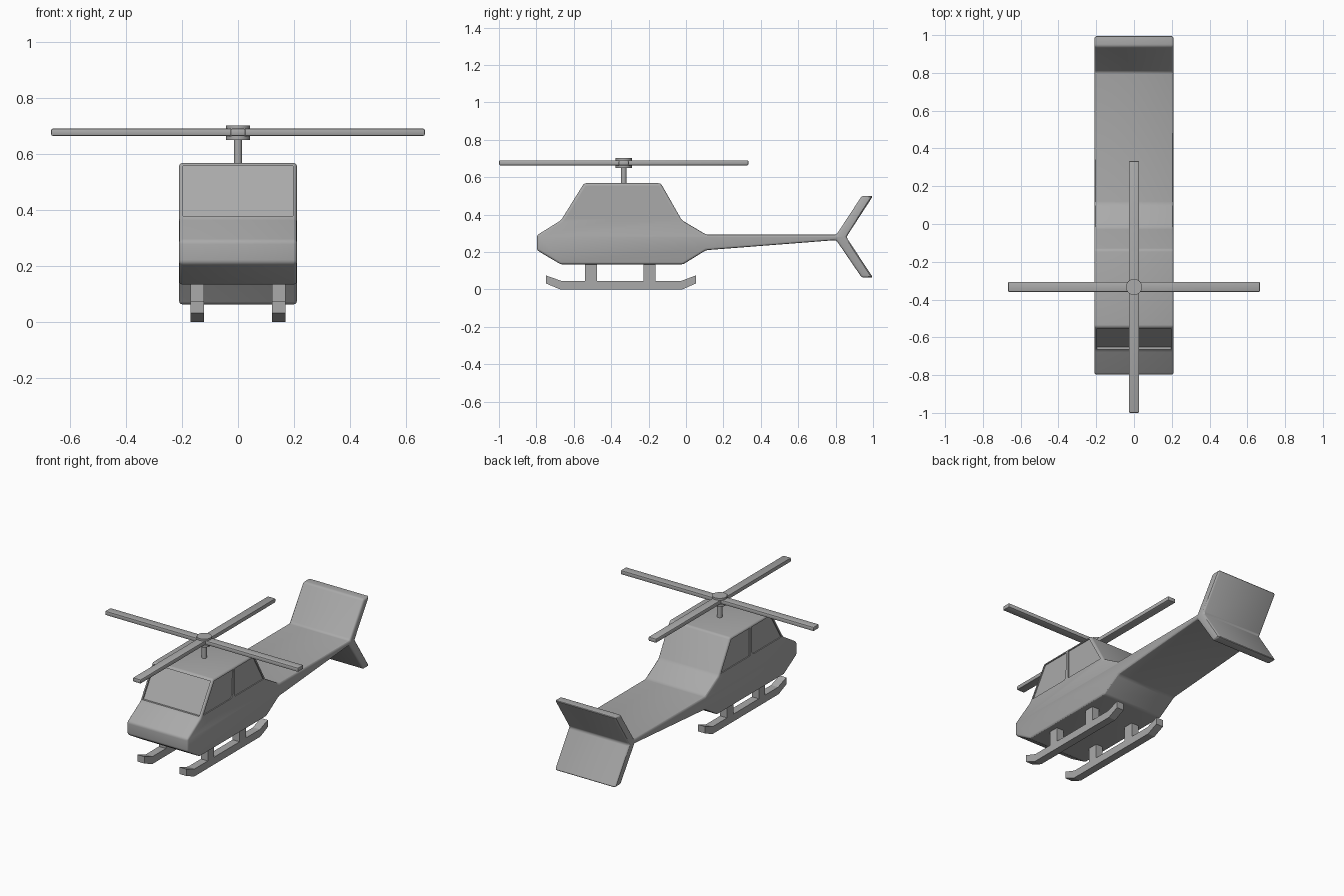
import bpy, bmesh, math

if "Cube" in bpy.data.objects:
    bpy.data.objects.remove(bpy.data.objects["Cube"])

grey = bpy.data.materials.new("plain grey")
grey.use_nodes = True
grey.diffuse_color = (0.4, 0.4, 0.4, 1)
grey.node_tree.nodes["Principled BSDF"].inputs["Base Color"].default_value = grey.diffuse_color


def extrude(name, profile, x0, x1):
    """Solid made from a side profile of (y, z) points, spanning x0 to x1."""
    bm = bmesh.new()
    face = bm.faces.new([bm.verts.new((x0, y, z)) for y, z in profile])
    ext = bmesh.ops.extrude_face_region(bm, geom=[face])["geom"]
    moved = [g for g in ext if isinstance(g, bmesh.types.BMVert)]
    bmesh.ops.translate(bm, vec=(x1 - x0, 0, 0), verts=moved)
    bmesh.ops.recalc_face_normals(bm, faces=bm.faces)
    mesh = bpy.data.meshes.new(name)
    bm.to_mesh(mesh)
    bm.free()
    obj = bpy.data.objects.new(name, mesh)
    bpy.context.collection.objects.link(obj)
    mesh.materials.append(grey)
    return obj


def activate(obj):
    bpy.ops.object.select_all(action="DESELECT")
    obj.select_set(True)
    bpy.context.view_layer.objects.active = obj


def bevel(obj, width, segments):
    mod = obj.modifiers.new("Bevel", "BEVEL")
    mod.width, mod.segments = width, segments
    mod.limit_method, mod.angle_limit = "ANGLE", math.radians(15)
    activate(obj)
    bpy.ops.object.modifier_apply(modifier=mod.name)


def cut(obj, cutter):
    cutter.hide_render = True
    mod = obj.modifiers.new("Cut", "BOOLEAN")
    mod.operation, mod.solver, mod.object = "DIFFERENCE", "EXACT", cutter
    activate(obj)
    bpy.ops.object.modifier_apply(modifier=mod.name)
    bpy.data.objects.remove(cutter)


def cylinder(name, radius, z0, z1, sides):
    bpy.ops.mesh.primitive_cylinder_add(vertices=sides, radius=radius, depth=z1 - z0,
                                        location=(0, ROTOR_Y, (z0 + z1) / 2))
    obj = bpy.context.object
    obj.name = name
    obj.data.materials.append(grey)
    bpy.ops.object.shade_smooth_by_angle(angle=math.radians(35))
    return obj


# Fuselage, tail boom and forked tail as one extruded profile
HALF = 0.21
body = extrude("fuselage", [
    (-0.797, 0.29), (-0.668, 0.37), (-0.545, 0.568), (-0.135, 0.568),
    (-0.022, 0.37), (0.107, 0.294), (0.805, 0.294), (0.94, 0.5), (1.0, 0.5),
    (0.857, 0.28), (1.0, 0.063), (0.94, 0.063), (0.803, 0.264),
    (0.107, 0.21), (-0.016, 0.134), (-0.67, 0.134), (-0.797, 0.21)], -HALF, HALF)
bevel(body, 0.012, 3)

# Recessed windscreen
cut(body, extrude("windscreen_cutter", [
    (-0.72, 0.378), (-0.651, 0.378), (-0.54, 0.556), (-0.72, 0.556)], -0.196, 0.196))

# Recessed side windows, two on each side
front_window = [(-0.642, 0.38), (-0.365, 0.38), (-0.352, 0.395), (-0.346, 0.554), (-0.535, 0.554)]
rear_window = [(-0.33, 0.38), (-0.046, 0.38), (-0.146, 0.554), (-0.33, 0.554)]
for side in (-1, 1):
    for pane in (front_window, rear_window):
        cut(body, extrude("window_cutter", pane, side * 0.204, side * 0.25))
activate(body)
bpy.ops.object.shade_smooth_by_angle(angle=math.radians(28))

# Landing skids and their struts
for side, label in ((1, "left"), (-1, "right")):
    x0, x1 = side * 0.121, side * 0.169
    extrude(label + "_skid", [
        (-0.749, 0.075), (-0.749, 0.032), (-0.672, 0), (-0.02, 0),
        (0.053, 0.032), (0.053, 0.075), (-0.025, 0.046), (-0.667, 0.046)], x0, x1)
    for y, place in ((-0.508, "front"), (-0.195, "rear")):
        extrude(label + "_" + place + "_strut", [
            (y - 0.031, 0.04), (y + 0.031, 0.04), (y + 0.031, 0.14), (y - 0.031, 0.14)], x0, x1)

# Rotor mast and spool-shaped hub
ROTOR_Y = -0.333
cylinder("rotor_mast", 0.015, 0.55, 0.66, 12)
cylinder("hub_core", 0.036, 0.655, 0.695, 16)
cylinder("hub_lower_plate", 0.043, 0.65, 0.664, 16)
cylinder("hub_upper_plate", 0.043, 0.689, 0.702, 16)

# Two crossed rotor blades
for name, size in (("cross_blade", (1.333, 0.054, 0.026)), ("long_blade", (0.054, 1.333, 0.026))):
    bpy.ops.mesh.primitive_cube_add(size=1, location=(0, ROTOR_Y, 0.677))
    blade = bpy.context.object
    blade.name = name
    blade.scale = size
    bpy.ops.object.transform_apply(location=False, rotation=False, scale=True)
    blade.data.materials.append(grey)
    bevel(blade, 0.006, 2)
    bpy.ops.object.shade_smooth_by_angle(angle=math.radians(28))
